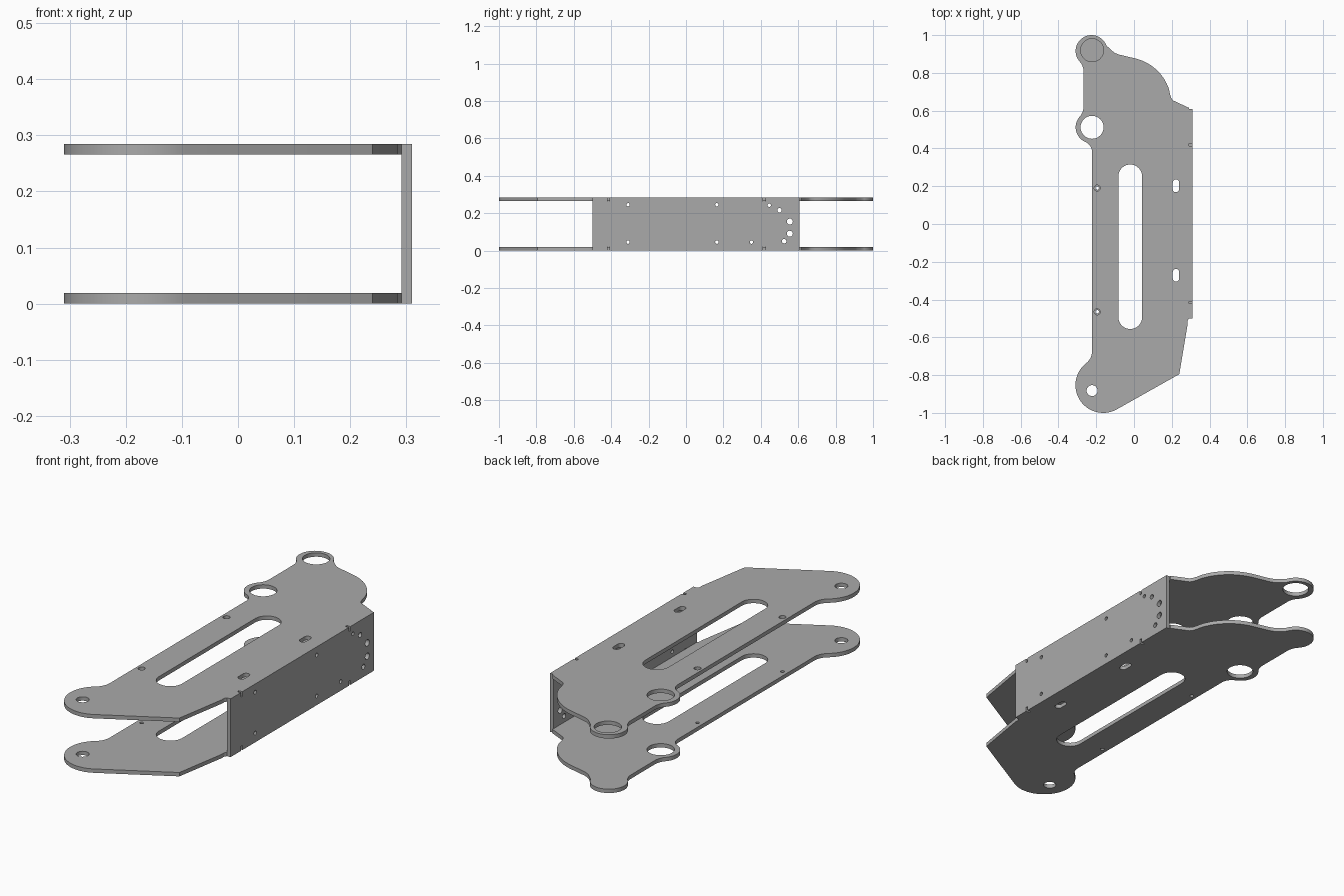
import bpy, bmesh
from math import cos, sin, radians, degrees, atan2, sqrt
from mathutils import Matrix

cube = bpy.data.objects.get("Cube")
if cube:
    bpy.data.objects.remove(cube, do_unlink=True)

metal = bpy.data.materials.new("plain grey metal")
metal.use_nodes = True
GREY = (0.4, 0.4, 0.4, 1)
metal.diffuse_color = GREY
metal.node_tree.nodes["Principled BSDF"].inputs["Base Color"].default_value = GREY

T = 0.019        # sheet thickness
HEIGHT = 0.285   # overall height
WEB_X = 0.291    # inner face of the web


def arc(cx, cy, r, a0, a1, n=16):
    angles = [radians(a0 + (a1 - a0) * i / n) for i in range(n + 1)]
    return [(cx + r * cos(a), cy + r * sin(a)) for a in angles]


def hole(cx, cy, r, n=32):
    return arc(cx, cy, r, 0, 360, n)[:-1]


def slot(cx, y0, y1, r):
    return arc(cx, y1 - r, r, 0, 180) + arc(cx, y0 + r, r, 180, 360)


def fillet(cx, cy, r, line_x, f, side):
    """Concave arc joining a circle to a vertical edge, from circle to edge."""
    dx = cx - (line_x - f)
    dy = sqrt((r + f) ** 2 - dx * dx)
    return arc(line_x - f, cy + side * dy, f, degrees(atan2(-side * dy, dx)), 0, 8)


def sheet(name, loops, matrix):
    """Flat sheet of thickness T: first loop is the outline, others are holes."""
    curve = bpy.data.curves.new(name + " profile", "CURVE")
    curve.dimensions = "2D"
    curve.fill_mode = "BOTH"
    curve.extrude = T / 2
    for loop in loops:
        spline = curve.splines.new("POLY")
        spline.points.add(len(loop) - 1)
        for point, (x, y) in zip(spline.points, loop):
            point.co = (x, y, 0, 1)
        spline.use_cyclic_u = True
    temp = bpy.data.objects.new(name + " profile", curve)
    bpy.context.collection.objects.link(temp)
    graph = bpy.context.evaluated_depsgraph_get()
    mesh = bpy.data.meshes.new_from_object(temp.evaluated_get(graph))
    bpy.data.objects.remove(temp, do_unlink=True)
    bpy.data.curves.remove(curve)

    bm = bmesh.new()
    bm.from_mesh(mesh)
    bmesh.ops.remove_doubles(bm, verts=bm.verts, dist=1e-5)
    bmesh.ops.transform(bm, matrix=matrix, verts=bm.verts)
    bmesh.ops.recalc_face_normals(bm, faces=bm.faces)
    bm.to_mesh(mesh)
    bm.free()
    mesh.materials.clear()
    mesh.materials.append(metal)
    obj = bpy.data.objects.new(name, mesh)
    bpy.context.collection.objects.link(obj)
    bpy.ops.object.select_all(action="DESELECT")
    obj.select_set(True)
    bpy.context.view_layer.objects.active = obj
    bpy.ops.object.shade_smooth_by_angle(angle=radians(30))
    return obj


# Plate outline, counter-clockwise from the rear ear
EAR_X, REAR_Y, MID_Y, EAR_R = -0.225, 0.916, 0.512, 0.084
EDGE_X, NECK_X = -0.222, -0.267
rear_fillet = fillet(EAR_X, REAR_Y, EAR_R, NECK_X, 0.08, -1)
mid_fillet = fillet(EAR_X, MID_Y, EAR_R, NECK_X, 0.08, 1)
low_fillet = fillet(EAR_X, MID_Y, EAR_R, EDGE_X, 0.06, -1)
lobe_fillet = fillet(-0.163, -0.853, 0.147, EDGE_X, 0.08, 1)
outline = (
    arc(EAR_X, REAR_Y, EAR_R, 20, 219, 32) + rear_fillet
    + mid_fillet[::-1] + arc(EAR_X, MID_Y, EAR_R, 143, 243) + low_fillet
    + lobe_fillet[::-1] + arc(-0.163, -0.853, 0.147, 130, 299, 28)
    + [(0.24, -0.795), (0.284, -0.53), (0.284, -0.511), (WEB_X, -0.5),
       (WEB_X, 0.615), (0.207, 0.654), (0.197, 0.668), (0.19, 0.69)]
    + arc(-0.05, 0.635, 0.248, 18, 76)
    + [(-0.08, 0.897), (-0.1, 0.905), (-0.118, 0.918), (-0.132, 0.932)]
)

shared_holes = [
    hole(-0.222, MID_Y, 0.061),
    hole(-0.222, -0.882, 0.029),
    slot(-0.02, -0.556, 0.315, 0.063),
    slot(0.222, 0.168, 0.236, 0.017),
    slot(0.222, -0.305, -0.238, 0.017),
]


def pin_holes(r):
    return [hole(-0.195, y, r, 20) for y in (0.19, -0.465)]


# Upper plate has the open rear ear, lower plate has a closed one
sheet("upper_plate", [outline] + shared_holes + pin_holes(0.016)
      + [hole(-0.222, 0.92, 0.061)], Matrix.Translation((0, 0, HEIGHT - T / 2)))
sheet("lower_plate", [outline] + shared_holes + pin_holes(0.009),
      Matrix.Translation((0, 0, T / 2)))

# Side web with bend-relief notches along both long edges
Y0, Y1, NOTCH, DEPTH = -0.5, 0.608, 0.006, 0.022
bottom = [(Y0, 0)]
for y in (-0.415, 0.419):
    bottom += [(y - NOTCH, 0), (y - NOTCH, DEPTH), (y + NOTCH, DEPTH), (y + NOTCH, 0)]
bottom.append((Y1, 0))
top = [(y, HEIGHT - z) for y, z in reversed(bottom)]

small = [(-0.31, 0.245), (0.165, 0.245), (0.445, 0.242),
         (-0.31, 0.045), (0.165, 0.045), (0.35, 0.045)]
medium = [(0.5, 0.215), (0.525, 0.05)]
large = [(0.555, 0.155), (0.555, 0.09)]
web_holes = [hole(y, z, r, 20)
             for group, r in ((small, 0.009), (medium, 0.012), (large, 0.016))
             for y, z in group]
to_side = Matrix(((0, 0, 1, WEB_X + T / 2), (1, 0, 0, 0), (0, 1, 0, 0), (0, 0, 0, 1)))
sheet("side_web", [bottom + top] + web_holes, to_side)
